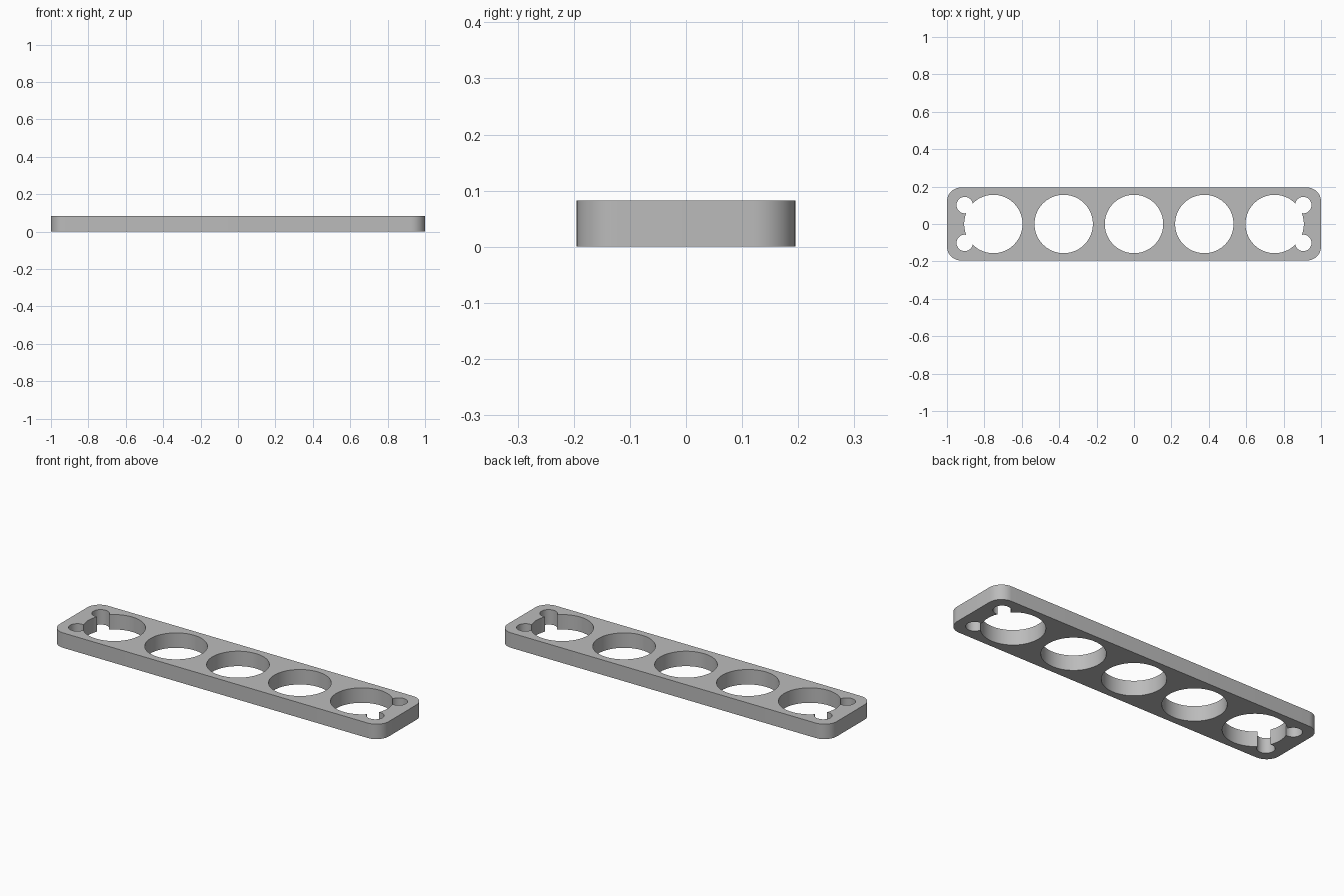
import bpy, bmesh, math

cube = bpy.data.objects.get("Cube")
if cube:
    bpy.data.objects.remove(cube, do_unlink=True)

HALF_X, HALF_Y, HEIGHT = 1.0, 0.195, 0.082
CORNER = 0.075
BIG_R, BIG_STEP = 0.156, 0.376
PIN_R, PIN_X, PIN_Y = 0.044, 0.905, 0.101

grey = bpy.data.materials.new("plain grey")
grey.use_nodes = True
colour = (0.5, 0.5, 0.5, 1)
grey.diffuse_color = colour
grey.node_tree.nodes["Principled BSDF"].inputs["Base Color"].default_value = colour


def select_only(obj):
    bpy.ops.object.select_all(action="DESELECT")
    obj.select_set(True)
    bpy.context.view_layer.objects.active = obj


# Flat bar with rounded upright corners
bm = bmesh.new()
bmesh.ops.create_cube(bm, size=1)
for v in bm.verts:
    v.co = (v.co.x * 2 * HALF_X, v.co.y * 2 * HALF_Y, (v.co.z + 0.5) * HEIGHT)
upright = [e for e in bm.edges if abs(e.verts[0].co.z - e.verts[1].co.z) > 0.01]
bmesh.ops.bevel(bm, geom=upright, offset=CORNER, segments=12, profile=0.5, affect="EDGES")
mesh = bpy.data.meshes.new("holder_plate")
bm.to_mesh(mesh)
bm.free()
mesh.materials.append(grey)
plate = bpy.data.objects.new("holder_plate", mesh)
bpy.context.collection.objects.link(plate)


def drill(x, y, radius, sides):
    """Cut a round hole straight through the plate."""
    bpy.ops.mesh.primitive_cylinder_add(
        vertices=sides, radius=radius, depth=HEIGHT * 3, location=(x, y, HEIGHT / 2))
    cutter = bpy.context.object
    cutter.name = "hole_cutter"
    cutter.hide_render = True
    cutter.data.materials.append(grey)
    cut = plate.modifiers.new("hole", "BOOLEAN")
    cut.operation, cut.solver, cut.object = "DIFFERENCE", "EXACT", cutter
    select_only(plate)
    bpy.ops.object.modifier_apply(modifier=cut.name)
    bpy.data.objects.remove(cutter, do_unlink=True)


# Row of five large holes
for i in range(-2, 3):
    drill(i * BIG_STEP, 0, BIG_R, 72)

# Small corner holes that break into the end holes
for sx in (-1, 1):
    for sy in (-1, 1):
        drill(sx * PIN_X, sy * PIN_Y, PIN_R, 36)

select_only(plate)
bpy.ops.object.shade_smooth_by_angle(angle=math.radians(30))
